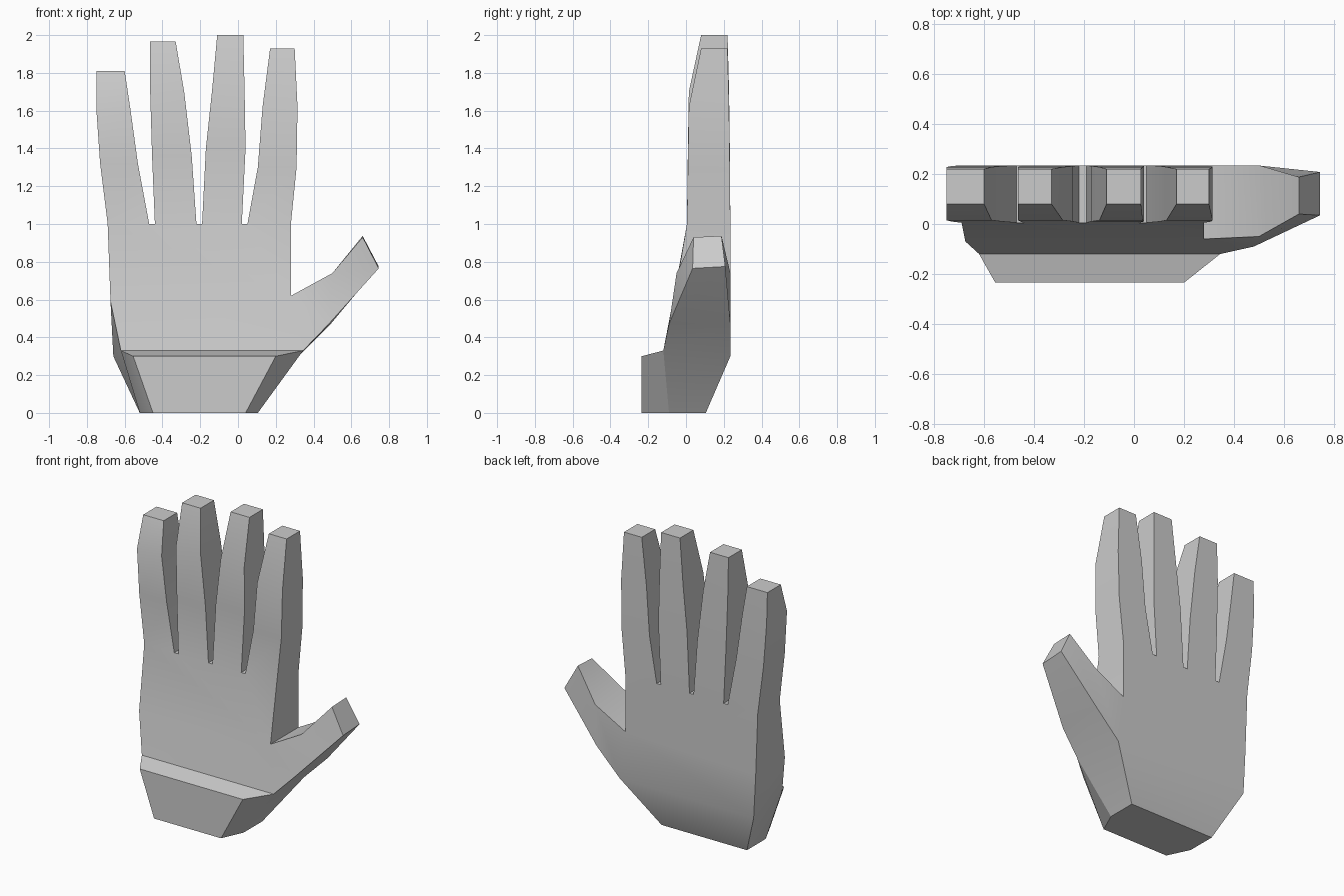
import bpy, bmesh
from mathutils import Vector

if "Cube" in bpy.data.objects:
    bpy.data.objects.remove(bpy.data.objects["Cube"])

bm = bmesh.new()


def face(*pts):
    return bm.faces.new([bm.verts.new(Vector(p)) for p in pts])


def loft(rings, cap_start=False, cap_end=False):
    """Skin closed rings with equal point counts, optionally capping the ends."""
    for a, b in zip(rings, rings[1:]):
        n = len(a)
        for i in range(n):
            j = (i + 1) % n
            face(a[i], a[j], b[j], b[i])
    if cap_start:
        face(*rings[0])
    if cap_end:
        face(*rings[-1])


BACK, FRONT = 0.235, 0.005

# Fingers: (z, left x, right x) at base, two knuckles and tip
fingers = [
    [(1.0, -0.69, -0.47), (1.32, -0.73, -0.53), (1.61, -0.75, -0.57), (1.81, -0.75, -0.60)],
    [(1.0, -0.44, -0.22), (1.36, -0.455, -0.245), (1.70, -0.465, -0.285), (1.965, -0.465, -0.33)],
    [(1.0, -0.19, 0.02), (1.40, -0.17, 0.04), (1.70, -0.138, 0.035), (2.0, -0.11, 0.028)],
    [(1.0, 0.05, 0.28), (1.30, 0.105, 0.31), (1.62, 0.13, 0.315), (1.93, 0.17, 0.30)],
]
depths = [(FRONT, BACK), (0.01, 0.232), (0.015, 0.228), (0.08, 0.22)]
for f in fingers:
    loft([[(l, y0, z), (r, y0, z), (r, y1, z), (l, y1, z)]
          for (z, l, r), (y0, y1) in zip(f, depths)], cap_end=True)

# Webs between the fingers
for a, b in zip(fingers, fingers[1:]):
    l, r = a[0][2], b[0][1]
    face((l, FRONT, 1), (r, FRONT, 1), (r, BACK, 1), (l, BACK, 1))

# Heel of the hand, hexagonal in section
base = [(-0.45, -0.235, 0), (0.04, -0.235, 0), (0.105, -0.09, 0),
        (0.105, 0.105, 0), (-0.52, 0.105, 0), (-0.52, -0.09, 0)]
wrist = [(-0.555, -0.235, 0.3), (0.20, -0.235, 0.3), (0.345, -0.12, 0.33),
         (0.32, BACK, 0.3), (-0.66, BACK, 0.3), (-0.62, -0.12, 0.33)]
loft([base, wrist], cap_start=True)
face(wrist[0], wrist[1], wrist[2], wrist[5])

# Palm: front, back and outer sides
lf, lb = (-0.675, -0.07, 0.59), (-0.675, BACK, 0.59)
notch_f, notch_b = (0.28, -0.06, 0.62), (0.28, BACK, 0.62)
xs = [x for f in fingers for x in f[0][1:]]
for left, right, wl, wr, y in ((lf, notch_f, wrist[5], wrist[2], FRONT),
                               (lb, notch_b, wrist[4], wrist[3], BACK)):
    face(wl, wr, right, left)
    face(left, right, *[(x, y, 1) for x in reversed(xs)])
face(wrist[4], wrist[5], lf, lb)
face(lb, lf, (xs[0], FRONT, 1), (xs[0], BACK, 1))
face(notch_f, notch_b, (xs[-1], BACK, 1), (xs[-1], FRONT, 1))

# Thumb
loft([
    [notch_f, wrist[2], wrist[3], notch_b],
    [(0.50, -0.05, 0.74), (0.48, -0.09, 0.47), (0.49, BACK, 0.47), (0.50, BACK, 0.74)],
    [(0.66, 0.04, 0.93), (0.745, 0.035, 0.765), (0.745, 0.208, 0.775), (0.66, 0.188, 0.937)],
], cap_end=True)

# Weld the parts into one hand
bmesh.ops.remove_doubles(bm, verts=bm.verts, dist=0.001)
bmesh.ops.recalc_face_normals(bm, faces=bm.faces)
mesh = bpy.data.meshes.new("hand")
bm.to_mesh(mesh)
bm.free()
hand = bpy.data.objects.new("hand", mesh)
bpy.context.collection.objects.link(hand)
bpy.context.view_layer.objects.active = hand
hand.select_set(True)
bpy.ops.object.shade_smooth_by_angle(angle=0.52)
